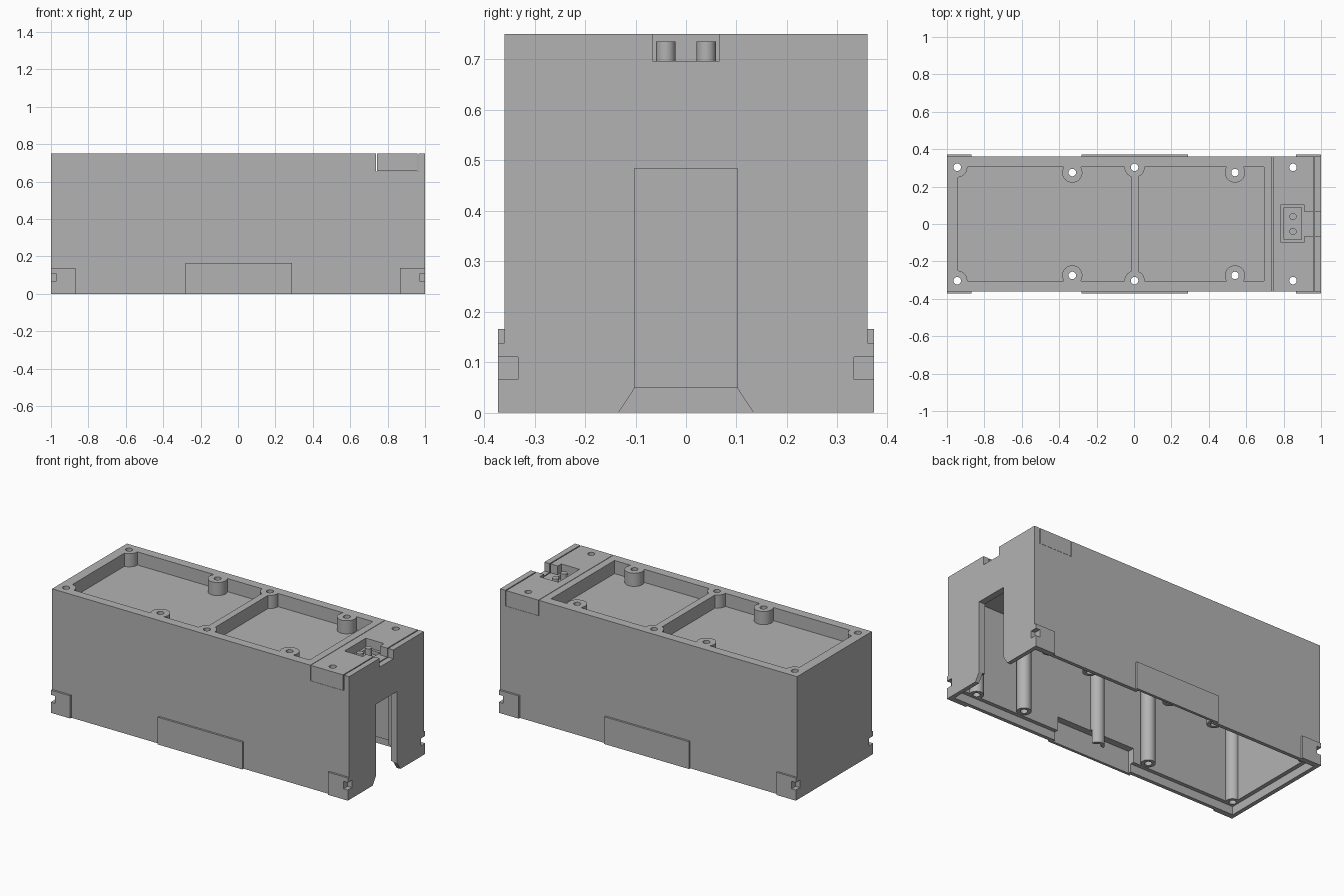
import bpy, bmesh
from mathutils import Matrix

cube = bpy.data.objects.get("Cube")
if cube:
    bpy.data.objects.remove(cube, do_unlink=True)

grey = bpy.data.materials.new("plain_grey")
grey.use_nodes = True
COLOUR = (0.45, 0.45, 0.45, 1)
grey.diffuse_color = COLOUR
grey.node_tree.nodes["Principled BSDF"].inputs["Base Color"].default_value = COLOUR


def make(name, bm):
    bmesh.ops.recalc_face_normals(bm, faces=bm.faces)
    mesh = bpy.data.meshes.new(name)
    bm.to_mesh(mesh)
    bm.free()
    mesh.materials.append(grey)
    ob = bpy.data.objects.new(name, mesh)
    bpy.context.collection.objects.link(ob)
    return ob


def box(name, xs, ys, zs):
    bm = bmesh.new()
    size = [r[1] - r[0] for r in (xs, ys, zs)]
    mid = [(r[0] + r[1]) / 2 for r in (xs, ys, zs)]
    mat = Matrix.Translation(mid) @ Matrix.Diagonal((*size, 1))
    bmesh.ops.create_cube(bm, size=1, matrix=mat)
    return make(name, bm)


def rod(name, x, y, radius, z0, z1):
    bm = bmesh.new()
    bmesh.ops.create_cone(bm, cap_ends=True, segments=32, radius1=radius, radius2=radius,
                          depth=z1 - z0, matrix=Matrix.Translation((x, y, (z0 + z1) / 2)))
    return make(name, bm)


def combine(ob, tools, op="DIFFERENCE"):
    """Apply a boolean for every tool, then discard the tools."""
    for tool in tools:
        mod = ob.modifiers.new("bool", "BOOLEAN")
        mod.operation, mod.solver, mod.object = op, "EXACT", tool
    dg = bpy.context.evaluated_depsgraph_get()
    dg.update()
    mesh = bpy.data.meshes.new_from_object(ob.evaluated_get(dg))
    ob.modifiers.clear()
    ob.data = mesh
    for tool in tools:
        bpy.data.objects.remove(tool, do_unlink=True)


W, H = 0.36, 0.75
SIDES = (-1, 1)


def both(y0, y1):
    """The y range on each side of the model."""
    return [tuple(sorted((s * y0, s * y1))) for s in SIDES]


screws = [(x, s * y) for s in SIDES
          for x, y in ((-0.945, 0.303), (0.003, 0.303), (-0.33, 0.275), (0.54, 0.275), (0.85, 0.303))]

# Outer case with low raised plates along the base
case = box("case", (-1, 1), (-W, W), (0, H))
plates = []
for ys in both(0.3, 0.372):
    plates.append(box("side_plate", (-0.28, 0.29), ys, (0, 0.166)))
    plates.append(box("corner_plate", (-1, -0.87), ys, (0, 0.138)))
    plates.append(box("corner_plate", (0.866, 1), ys, (0, 0.138)))
combine(case, plates, "UNION")

# Hollow inside, leaving screw columns standing
cavity = box("cavity", (-0.95, 0.96), (-0.315, 0.315), (0.04, 0.63))
combine(cavity, [rod("column", x, y, 0.04, 0.05, 0.7) for x, y in screws])
base_recess = box("base_recess", (-0.975, 0.975), (-0.338, 0.338), (-0.1, 0.05))
combine(case, [cavity, base_recess])

# Two top trays with bosses
trays = []
for xs in ((-0.94, -0.017), (0.025, 0.695)):
    tray = box("tray", xs, (-0.305, 0.305), (0.67, 0.85))
    combine(tray, [rod("boss", x, y, 0.054, 0.6, 0.9) for x, y in screws])
    trays.append(tray)
combine(case, trays)

# Doorway in the end, flared at the bottom
bm = bmesh.new()
outline = [(-0.15, -0.025), (-0.102, 0.048), (-0.102, 0.483),
           (0.102, 0.483), (0.102, 0.048), (0.15, -0.025)]
face = bm.faces.new([bm.verts.new((0.9, y, z)) for y, z in outline])
ext = bmesh.ops.extrude_face_region(bm, geom=[face])
bmesh.ops.translate(bm, vec=(0.2, 0, 0),
                    verts=[v for v in ext["geom"] if isinstance(v, bmesh.types.BMVert)])
cuts = [make("doorway", bm)]

# Cover seat, cable notch, clip recesses and corner notches
cuts.append(box("cover_seat", (0.739, 0.965), (-0.5, 0.5), (0.655, 0.85)))
cuts.append(box("cable_notch", (0.9, 1.1), (-0.066, 0.066), (0.696, 0.85)))
for ys in both(0.3, 0.356):
    cuts.append(box("clip_recess", (-0.26, 0.27), ys, (-0.1, 0.135)))
for ys in both(0.333, 0.45):
    for xs in ((-1.1, -0.972), (0.972, 1.1)):
        cuts.append(box("corner_notch", xs, ys, (0.065, 0.11)))
combine(case, cuts)
combine(case, [rod("screw_hole", x, y, 0.02, -0.1, 0.9) for x, y in screws])

# End cover with connector socket
cover = box("end_cover", (0.742, 0.959), (-W, W), (0.656, H))
sockets = [box("socket", (0.787, 0.91), (-0.1, 0.105), (0.696, 0.85)),
           box("socket_well", (0.803, 0.895), (-0.082, 0.088), (0.675, 0.85)),
           box("cable_notch", (0.9, 1.1), (-0.066, 0.066), (0.696, 0.85))]
sockets += [rod("screw_hole", x, y, 0.02, 0.5, 0.9) for x, y in screws if x > 0.8]
combine(cover, sockets)

# Connector pins
pins = [rod("connector_pin", 0.85, y, 0.019, 0.67, 0.735) for y in (-0.04, 0.04)]

# Round surfaces shade smoothly, corners stay sharp
for ob in [case, cover] + pins:
    bpy.ops.object.select_all(action="DESELECT")
    ob.select_set(True)
    bpy.context.view_layer.objects.active = ob
    bpy.ops.object.shade_smooth_by_angle(angle=0.5)
